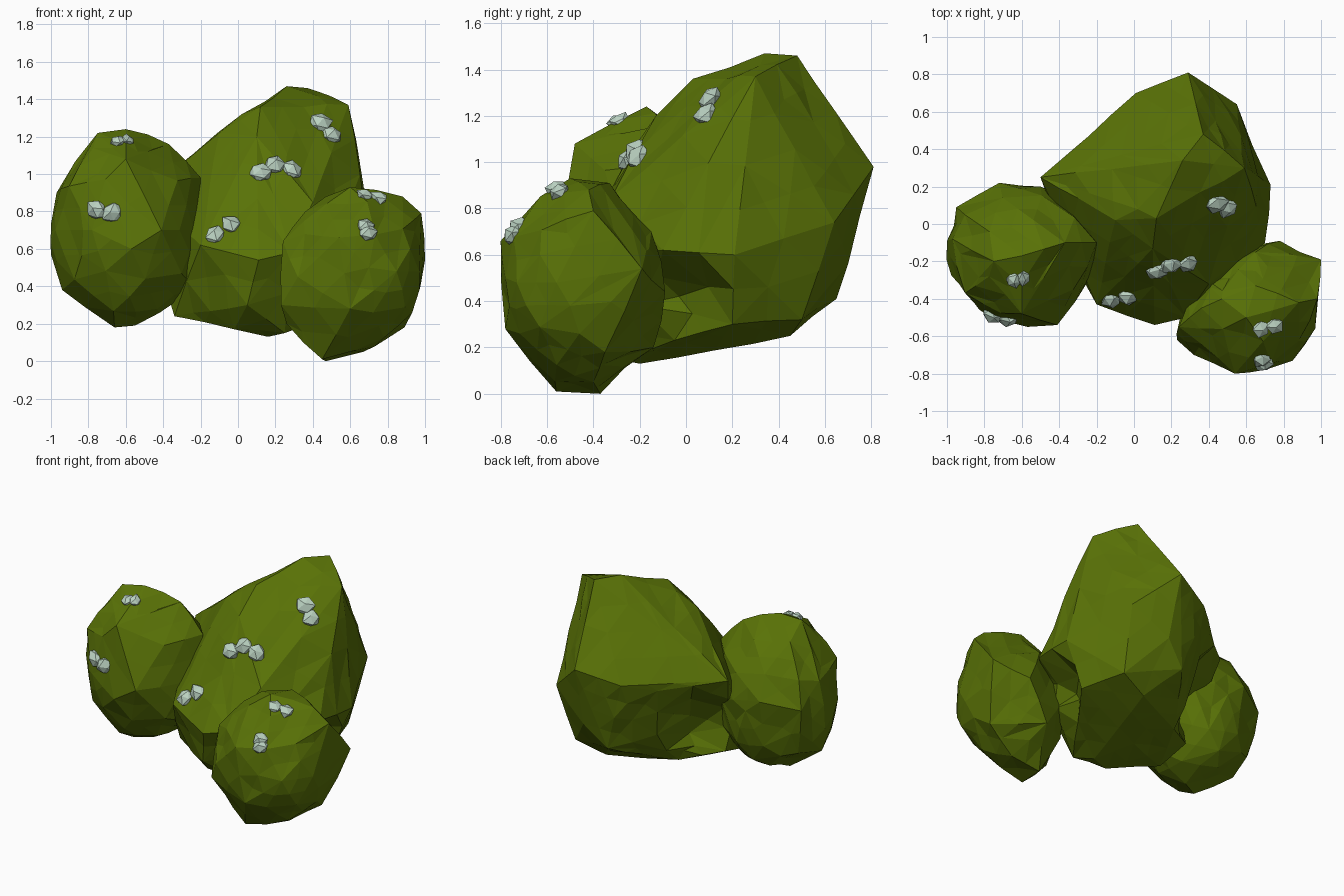
import bpy, bmesh, random
from mathutils import Vector
from mathutils.bvhtree import BVHTree

random.seed(4)


def material(name, colour):
    m = bpy.data.materials.new(name)
    m.diffuse_color = (*colour, 1)
    return m


MOSS = material("moss green", (0.100, 0.168, 0.002))
PALE = material("pale mineral", (0.50, 0.65, 0.54))


def finish(bm, name, mat):
    bmesh.ops.recalc_face_normals(bm, faces=bm.faces)
    me = bpy.data.meshes.new(name)
    bm.to_mesh(me)
    me.materials.append(mat)
    bpy.context.collection.objects.link(bpy.data.objects.new(name, me))
    bm.free()


def boulder(name, points, centre=None, radii=None, longest=0.3, rough=0.015, dents=()):
    """Faceted rock: hull of corner points, filled out by a boxy rough ellipsoid,
    then its longer edges are split, the new corners knocked in or out, and
    hollows (centre, radius, push) pressed into the sides."""
    bm = bmesh.new()
    if centre:
        bmesh.ops.create_icosphere(bm, subdivisions=2, radius=1)
        cloud = [v.co.copy() for v in bm.verts]
        bm.clear()
        for p in cloud:
            boxy = sum(abs(c) ** 2.4 for c in p) ** (-1 / 2.4)
            k = boxy * random.uniform(0.93, 1.0)
            bm.verts.new([c + r * q * k for c, r, q in zip(centre, radii, p)])
    for p in points:
        bm.verts.new(p)
    bmesh.ops.convex_hull(bm, input=bm.verts[:])
    loose = [v for v in bm.verts if not v.link_faces]
    bmesh.ops.delete(bm, geom=loose, context='VERTS')
    corners = {tuple(round(c, 4) for c in v.co) for v in bm.verts}
    for _ in range(2 if dents else 1):
        edges = [e for e in bm.edges if e.calc_length() > longest]
        bmesh.ops.subdivide_edges(bm, edges=edges, cuts=1)
        bmesh.ops.triangulate(bm, faces=bm.faces[:])
    bmesh.ops.recalc_face_normals(bm, faces=bm.faces)
    bm.normal_update()
    for v in bm.verts:
        if tuple(round(c, 4) for c in v.co) not in corners:
            v.co += v.normal * random.uniform(-rough, rough)
        for spot, radius, push in dents:
            fall = 1 - (v.co - Vector(spot)).length / radius
            if fall > 0:
                v.co += Vector(push) * min(1, fall * 2)
    tree = BVHTree.FromBMesh(bm)
    finish(bm, name, MOSS)
    return tree


def crystals(name, tree, spots, size=0.06):
    """Cluster of small faceted nodules half sunk into the rock surface."""
    bm = bmesh.new()
    for s in spots:
        pos, normal, _, _ = tree.find_nearest(Vector(s))
        new = bmesh.ops.create_icosphere(bm, subdivisions=1, radius=size)["verts"]
        rot = normal.to_track_quat('Z', 'Y')
        for v in new:
            v.co *= random.uniform(0.8, 1.15)
            v.co.z *= 0.7
            v.co = rot @ v.co + pos
    finish(bm, name, PALE)


# Large central boulder, hollowed low on the back left and on the right
big = boulder("large_boulder", [
    (0.26, 0.34, 1.47), (0.37, 0.48, 1.46), (0.59, 0.30, 1.37), (0.12, 0.03, 1.36),
    (0.02, 0.08, 1.32), (-0.10, 0.02, 1.22), (0.10, -0.13, 1.20), (-0.20, 0.05, 1.04),
    (0.29, 0.81, 0.98), (0.55, 0.64, 0.74), (0.01, 0.70, 0.90), (0.30, 0.70, 0.56),
    (0.15, 0.65, 0.41), (-0.16, 0.54, 0.85), (-0.50, 0.25, 0.90), (-0.36, 0.08, 0.31),
    (-0.10, 0.46, 0.50), (-0.12, 0.25, 0.25), (0.50, 0.50, 0.32),
    (0.65, 0.28, 0.95), (0.73, 0.21, 0.60), (0.70, -0.10, 0.62), (0.60, 0.20, 0.30),
    (0.11, -0.54, 0.54), (0.28, -0.50, 0.58), (-0.20, -0.43, 0.62), (0.40, -0.32, 0.85),
    (-0.27, -0.25, 0.70), (-0.34, -0.15, 0.24), (-0.02, -0.30, 0.17), (0.16, -0.20, 0.13),
    (0.25, -0.30, 0.15), (0.30, 0.45, 0.25), (0.05, -0.46, 0.30)],
    longest=0.25, rough=0.01,
    dents=[((-0.30, 0.27, 0.55), 0.28, (0.10, -0.12, 0.0)),
           ((0.68, -0.05, 0.40), 0.22, (-0.13, 0.05, 0.0))])

# Left boulder
left = boulder("left_boulder", [
    (-1.00, -0.10, 0.57), (-0.97, -0.08, 0.90), (-0.89, -0.20, 0.98), (-0.75, -0.20, 1.22),
    (-0.60, -0.17, 1.24), (-0.60, -0.48, 1.08), (-0.37, -0.10, 1.16), (-0.20, -0.10, 0.98),
    (-0.20, -0.18, 0.68), (-0.24, -0.20, 0.40), (-0.55, -0.15, 0.19), (-0.66, -0.20, 0.18),
    (-0.94, -0.15, 0.38), (-0.82, -0.20, 0.29), (-0.95, 0.09, 0.75), (-0.72, 0.22, 0.80),
    (-0.50, 0.20, 0.75), (-0.41, -0.54, 0.70), (-0.57, -0.55, 0.60), (-0.78, -0.49, 0.70),
    (-0.80, 0.10, 0.40), (-0.60, 0.12, 0.33)],
    (-0.60, -0.16, 0.70), (0.39, 0.37, 0.49), longest=0.22)

# Right boulder
right = boulder("right_boulder", [
    (0.24, -0.55, 0.64), (0.23, -0.62, 0.30), (0.36, -0.45, 0.80), (0.47, -0.40, 0.88),
    (0.60, -0.50, 0.93), (0.65, -0.33, 0.91), (0.88, -0.42, 0.88), (0.98, -0.40, 0.79),
    (1.00, -0.19, 0.54), (0.97, -0.50, 0.38), (0.89, -0.35, 0.18), (0.67, -0.40, 0.05),
    (0.45, -0.56, 0.01), (0.47, -0.37, 0.00), (0.78, -0.09, 0.44), (0.65, -0.15, 0.70),
    (0.54, -0.80, 0.66), (0.70, -0.78, 0.50), (0.60, -0.78, 0.28), (0.92, -0.63, 0.60),
    (0.60, -0.14, 0.20), (0.32, -0.70, 0.45), (0.26, -0.55, 0.20)],
    (0.63, -0.46, 0.48), (0.355, 0.32, 0.42), longest=0.2)

# Pale mineral clusters on the front and upper faces
crystals("left_top_crystals", left, [(-0.64, -0.30, 1.17), (-0.59, -0.29, 1.18)], 0.045)
crystals("left_front_crystals", left, [(-0.75, -0.48, 0.81), (-0.67, -0.49, 0.79)])
crystals("large_low_crystals", big, [(-0.06, -0.45, 0.77), (-0.13, -0.45, 0.71)])
crystals("large_mid_crystals", big, [(0.13, -0.29, 1.03), (0.20, -0.25, 1.07), (0.29, -0.22, 1.03)], 0.065)
crystals("large_top_crystals", big, [(0.45, 0.10, 1.28), (0.50, 0.09, 1.21)], 0.065)
crystals("right_top_crystals", right, [(0.68, -0.56, 0.89), (0.75, -0.54, 0.87)], 0.05)
crystals("right_front_crystals", right, [(0.68, -0.72, 0.72), (0.69, -0.74, 0.68)], 0.055)
